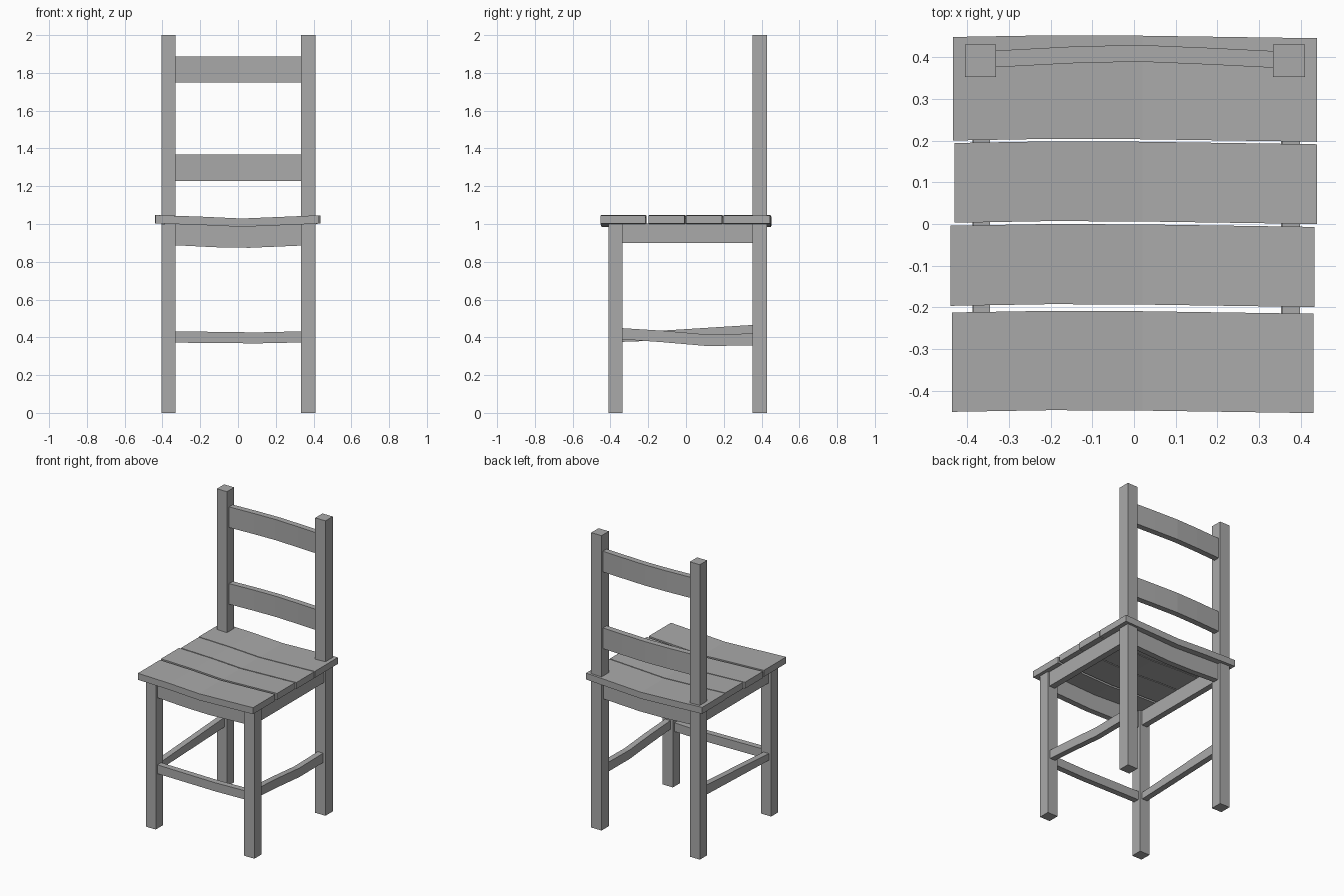
import bpy
import bmesh

cube = bpy.data.objects.get("Cube")
if cube:
    bpy.data.objects.remove(cube, do_unlink=True)

wood = bpy.data.materials.new("grey_wood")
wood.use_nodes = True
GREY = (0.4, 0.4, 0.4, 1)
wood.diffuse_color = GREY
wood.node_tree.nodes["Principled BSDF"].inputs["Base Color"].default_value = GREY


def board(name, axis, stations):
    """Loft rectangles along an axis; station = (position, side range, height range)."""
    bm = bmesh.new()
    rings = []
    for t, (a, b), (c, d) in stations:
        ring = []
        for u, v in ((a, c), (b, c), (b, d), (a, d)):
            co = {"x": (t, u, v), "y": (u, t, v), "z": (u, v, t)}[axis]
            ring.append(bm.verts.new(co))
        rings.append(ring)
    for r, s in zip(rings, rings[1:]):
        for i in range(4):
            j = (i + 1) % 4
            bm.faces.new((r[i], r[j], s[j], s[i]))
    bm.faces.new(rings[0])
    bm.faces.new(rings[-1])
    bmesh.ops.recalc_face_normals(bm, faces=bm.faces)
    mesh = bpy.data.meshes.new(name)
    bm.to_mesh(mesh)
    bm.free()
    mesh.materials.append(wood)
    obj = bpy.data.objects.new(name, mesh)
    bpy.context.collection.objects.link(obj)


# Square legs; the back pair runs up as posts
for side, xs in (("right", (-0.405, -0.33)), ("left", (0.333, 0.41))):
    for name, ys, top in (("front_leg", (-0.41, -0.335), 1.0),
                          ("back_post", (0.352, 0.43), 2.0)):
        board(f"{name}_{side}", "z", [(0, xs, ys), (top, xs, ys)])

# Four seat planks, sagging at the middle
planks = [(-0.45, -0.212, -0.436, 0.43), (-0.196, -0.004, -0.44, 0.432),
          (0.003, 0.194, -0.43, 0.438), (0.2, 0.448, -0.434, 0.438)]
for n, (y0, y1, x0, x1) in enumerate(planks, 1):
    stations = []
    for x, dy, dz in ((x0, 0, 0), (-0.2, 0.004, -0.008),
                      (0.02, 0.003, -0.018), (x1, -0.003, -0.001)):
        stations.append((x, (y0 + dy, y1 + dy), (1.003 + dz, 1.047 + dz)))
    board(f"seat_plank_{n}", "x", stations)

# Front and back aprons with a bowed lower edge
for name, y in (("front_apron", -0.372), ("back_apron", 0.39)):
    ys = (y - 0.02, y + 0.02)
    board(name, "x", [(-0.34, ys, (0.888, 1.0)), (-0.12, ys, (0.877, 0.992)),
                      (0.06, ys, (0.874, 0.988)), (0.34, ys, (0.886, 1.0))])

# Side aprons
for name, xs in (("apron_right", (-0.385, -0.345)), ("apron_left", (0.355, 0.398))):
    board(name, "y", [(-0.345, xs, (0.9, 1.003)), (0.36, xs, (0.9, 1.003))])

# Back slats curving rearwards
for name, z in (("lower_slat", 1.228), ("upper_slat", 1.748)):
    stations = []
    for x, y in ((-0.34, 0.375), (-0.15, 0.385), (0.01, 0.389), (0.18, 0.382), (0.34, 0.374)):
        stations.append((x, (y, y + 0.04), (z, z + 0.14)))
    board(name, "x", stations)

# Front stretcher
front = (-0.392, -0.352)
board("front_stretcher", "x", [(-0.34, front, (0.372, 0.432)), (0.1, front, (0.368, 0.426)),
                               (0.34, front, (0.373, 0.432))])

# Side stretchers, one rising to the back and one wavy
xs = (-0.387, -0.347)
board("stretcher_right", "y", [(-0.345, xs, (0.376, 0.422)), (0.36, xs, (0.4, 0.466))])
xs = (0.352, 0.392)
board("stretcher_left", "y", [(-0.345, xs, (0.39, 0.449)), (-0.12, xs, (0.374, 0.435)),
                              (0.1, xs, (0.355, 0.416)), (0.36, xs, (0.356, 0.42))])
